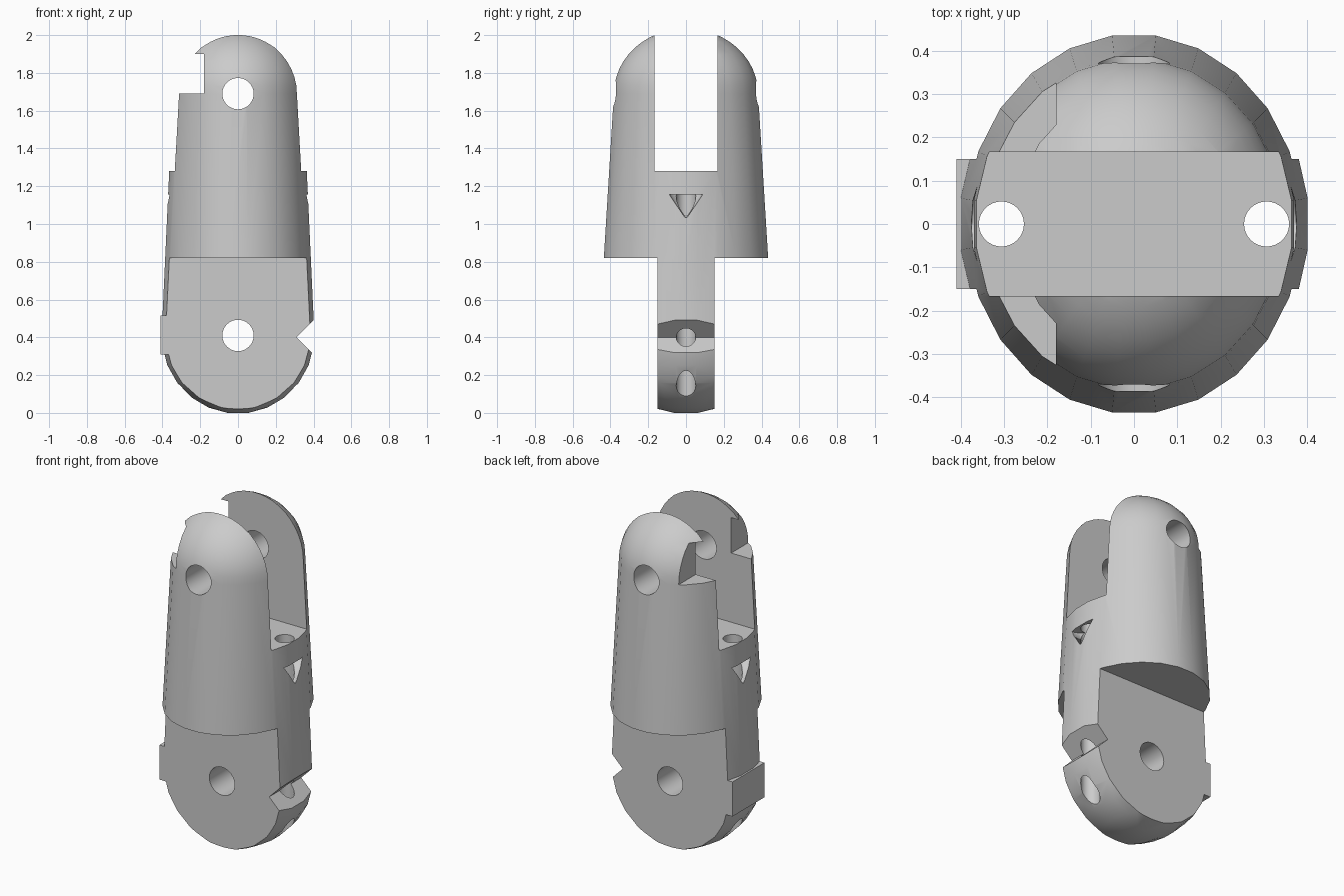
import bpy, bmesh, math
from mathutils import Matrix

old = bpy.data.objects.get("Cube")
if old:
    bpy.data.objects.remove(old, do_unlink=True)

grey = bpy.data.materials.new("light grey")
grey.use_nodes = True
grey.diffuse_color = (0.6, 0.6, 0.6, 1)
grey.node_tree.nodes["Principled BSDF"].inputs["Base Color"].default_value = (0.6, 0.6, 0.6, 1)


def make(name, bm):
    bmesh.ops.recalc_face_normals(bm, faces=bm.faces)
    me = bpy.data.meshes.new(name)
    bm.to_mesh(me)
    bm.free()
    me.materials.append(grey)
    ob = bpy.data.objects.new(name, me)
    bpy.context.collection.objects.link(ob)
    return ob


def box(name, x0, x1, y0, y1, z0, z1):
    bm = bmesh.new()
    m = Matrix.Translation(((x0 + x1) / 2, (y0 + y1) / 2, (z0 + z1) / 2))
    bmesh.ops.create_cube(bm, size=1, matrix=m @ Matrix.Diagonal((x1 - x0, y1 - y0, z1 - z0, 1)))
    return make(name, bm)


def rod(name, r1, r2, length, at, rot=Matrix()):
    bm = bmesh.new()
    bmesh.ops.create_cone(bm, cap_ends=True, segments=32, radius1=r1, radius2=r2,
                          depth=length, matrix=Matrix.Translation(at) @ rot)
    return make(name, bm)


# Tapered elliptical capsule, lofted ring by ring
SIDES, LOW, HIGH = 24, 0.41, 1.69
rings = []
for i in range(6):
    a = math.radians(82.5 - 15 * i)
    rings.append((0.408 * math.cos(a), 0.464 * math.cos(a), LOW - 0.414 * math.sin(a)))
rings.append((0.408, 0.464, LOW))
for i in range(12):
    a = math.radians(7.5 * i)
    rings.append((0.348 * math.cos(a), 0.385 * math.cos(a), HIGH + 0.345 * math.sin(a)))

bm = bmesh.new()
loops = []
for rx, ry, z in rings:
    angles = [(k + 0.5) * math.tau / SIDES for k in range(SIDES)]
    loops.append([bm.verts.new((rx * math.cos(t), ry * math.sin(t), z)) for t in angles])
for a, b in zip(loops, loops[1:]):
    for k in range(SIDES):
        n = (k + 1) % SIDES
        bm.faces.new((a[k], a[n], b[n], b[k]))
bm.faces.new(loops[0])
bm.faces.new(loops[-1])
body = make("finger_segment", bm)


def combine(tool, operation="DIFFERENCE"):
    mod = body.modifiers.new(tool.name, "BOOLEAN")
    mod.operation, mod.solver, mod.object = operation, "EXACT", tool
    bpy.context.view_layer.objects.active = body
    bpy.ops.object.modifier_apply(modifier=mod.name)
    bpy.data.objects.remove(tool, do_unlink=True)


# Fork slot above, tongue below
combine(box("fork_slot", -1, 1, -0.166, 0.166, 1.28, 3))
for s in (-1, 1):
    combine(box("tongue_side", -1, 1, min(0.15 * s, s), max(0.15 * s, s), -1, 0.82))

# Stop block and matching notch in the fork
combine(box("stop_block", -0.41, -0.25, -0.15, 0.15, 0.31, 0.515), "UNION")
combine(box("fork_notch", -1, -0.18, -1, 1, 1.69, 1.90))

# V-shaped notch across the tongue edge
bm = bmesh.new()
side = 0.3
m = Matrix.Translation((0.31 + side / math.sqrt(2), 0, 0.4)) @ Matrix.Rotation(math.pi / 4, 4, "Y")
bmesh.ops.create_cube(bm, size=side, matrix=m @ Matrix.Diagonal((1, 3, 1, 1)))
combine(make("v_notch", bm))

# Hinge pin holes
for z in (LOW, HIGH):
    combine(rod("pin_hole", 0.083, 0.083, 2, (0, 0, z), Matrix.Rotation(math.pi / 2, 4, "X")))

# Cord channels and small side recesses
for s in (-1, 1):
    combine(rod("cord_channel", 0.052, 0.052, 4, (0.306 * s, 0, 1)))
    combine(rod("side_recess", 0, 0.088, 0.13, (0.37 * s, 0, 1.09)))

bpy.ops.object.select_all(action="DESELECT")
body.select_set(True)
bpy.context.view_layer.objects.active = body
bpy.ops.object.shade_smooth_by_angle(angle=math.radians(30))
